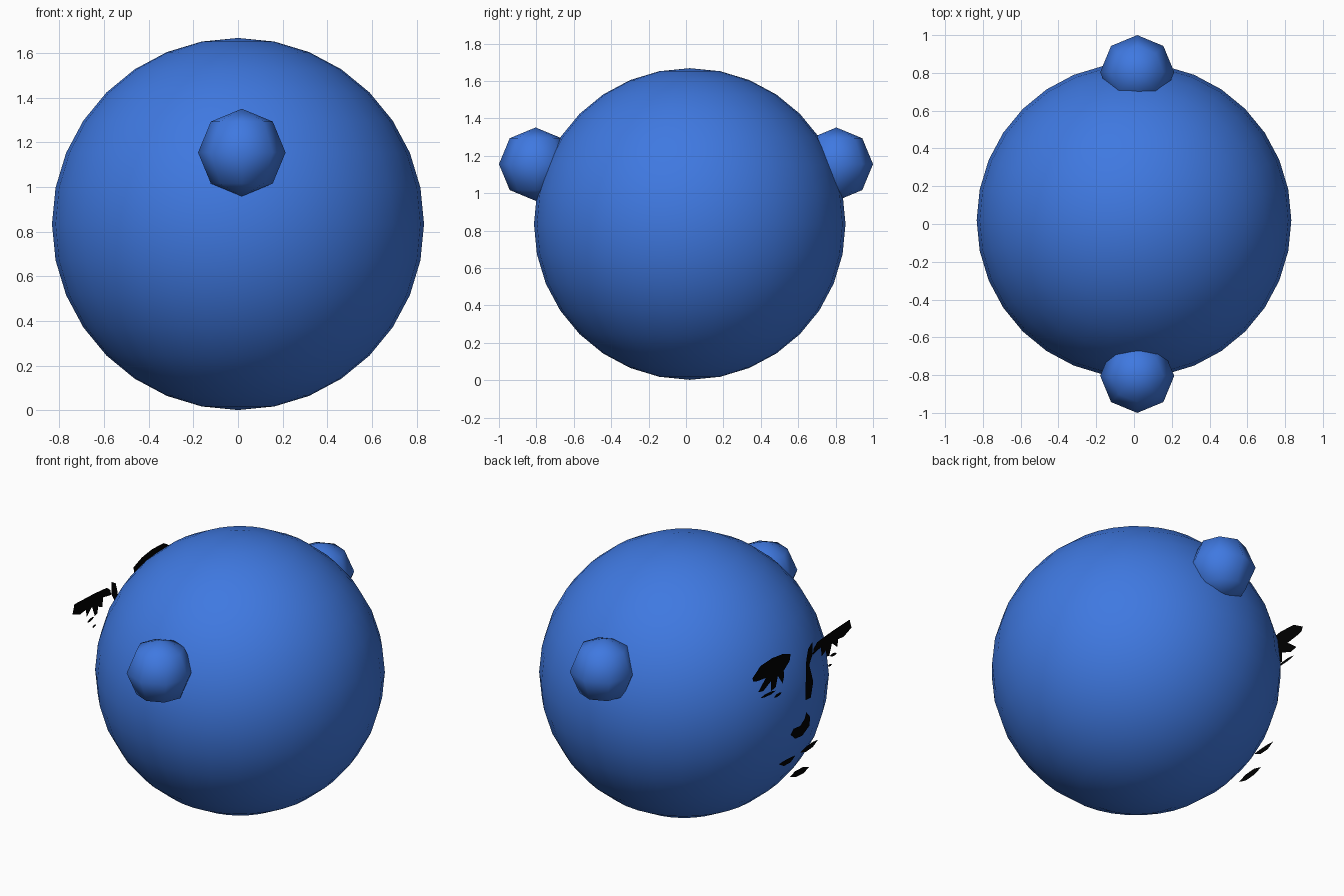
import bpy, bmesh
from mathutils import Vector

if "Cube" in bpy.data.objects:
    bpy.data.objects.remove(bpy.data.objects["Cube"])

FACE_X = -0.83


def material(name, color):
    m = bpy.data.materials.new(name)
    m.diffuse_color = color
    m.use_nodes = True
    m.node_tree.nodes["Principled BSDF"].inputs["Base Color"].default_value = m.diffuse_color
    return m


blue = material("blue", (0.05, 0.19, 0.75, 1))
black = material("black", (0.0, 0.0, 0.0, 1))


def ball(name, centre, radius, segments, rings):
    bpy.ops.mesh.primitive_uv_sphere_add(segments=segments, ring_count=rings,
                                         radius=radius, location=centre)
    ob = bpy.context.object
    ob.name = name
    ob.data.materials.append(blue)
    bpy.ops.object.shade_smooth()


def dash(a, b, low, width):
    """Lens-shaped brush stroke from a to b, sagging by low."""
    a, b = Vector(a), Vector(b)
    p, q = a.lerp(b, 0.3), a.lerp(b, 0.7)
    up, down = Vector((0, width / 2 - low)), Vector((0, -width / 2 - low))
    return [a, p + up, q + up, b, q + down, p + down]


def ink(name, outlines):
    """Flat black shapes (y, z) drawn on the face plane."""
    bm = bmesh.new()
    for pts in outlines:
        f = bm.faces.new([bm.verts.new((FACE_X, y, z)) for y, z in pts])
        f.normal_update()
        if f.normal.x > 0:
            f.normal_flip()
    bmesh.ops.triangulate(bm, faces=bm.faces[:])
    me = bpy.data.meshes.new(name)
    bm.to_mesh(me)
    bm.free()
    me.materials.append(black)
    bpy.context.collection.objects.link(bpy.data.objects.new(name, me))


# Head and ears
ball("head", (0, 0.02, 0.835), 0.833, 32, 16)
for side, name in ((-1, "ear_front"), (1, "ear_back")):
    ball(name, (0.017, side * 0.804, 1.155), 0.196, 8, 4)

# Eyes with lashes
ink("eye_back", [
    [(.52, 1.214), (.44, 1.262), (.324, 1.268), (.22, 1.254), (.137, 1.223),
     (.147, 1.183), (.206, 1.144), (.205, 1.1), (.216, 1.067), (.265, 1.134),
     (.285, 1.071), (.334, 1.062), (.335, 1.125), (.412, 1.093), (.462, 1.105),
     (.385, 1.167), (.47, 1.178), (.51, 1.19)],
    dash((.442, 1.059), (.284, 1.048), 0, .018),
    dash((.304, 1.012), (.225, 1.013), 0, .018)])
ink("eye_front", [
    [(-.085, 1.134), (-.095, 1.17), (-.129, 1.196), (-.247, 1.207),
     (-.454, 1.216), (-.473, 1.158), (-.395, 1.13), (-.34, 1.136),
     (-.33, 1.09), (-.277, 1.133), (-.25, 1.064), (-.225, 1.07),
     (-.215, 1.11), (-.175, 1.09), (-.165, 1.15)],
    dash((-.257, 1.06), (-.326, 1.052), 0, .018),
    dash((-.235, 1.004), (-.277, 1.0), 0, .014)])

# Nose bridge and base
ink("nose_bridge", [
    [(-.08, 1.215), (-.04, 1.19), (-.02, 1.125), (-.01, .874), (-.065, .869),
     (-.09, .962), (-.05, 1.083), (-.085, 1.14)]])
ink("nose_base", [
    [(-.02, .795), (-.06, .749), (-.05, .696), (.02, .661), (.09, .668),
     (.137, .711), (.107, .738), (.04, .73), (-.005, .76)]])

# Mouth strokes
ink("mouth", [
    dash((.255, .569), (.088, .562), .012, .032),
    dash((.04, .562), (-.139, .575), .006, .032),
    dash((.147, .447), (-.05, .435), 0, .04)])
